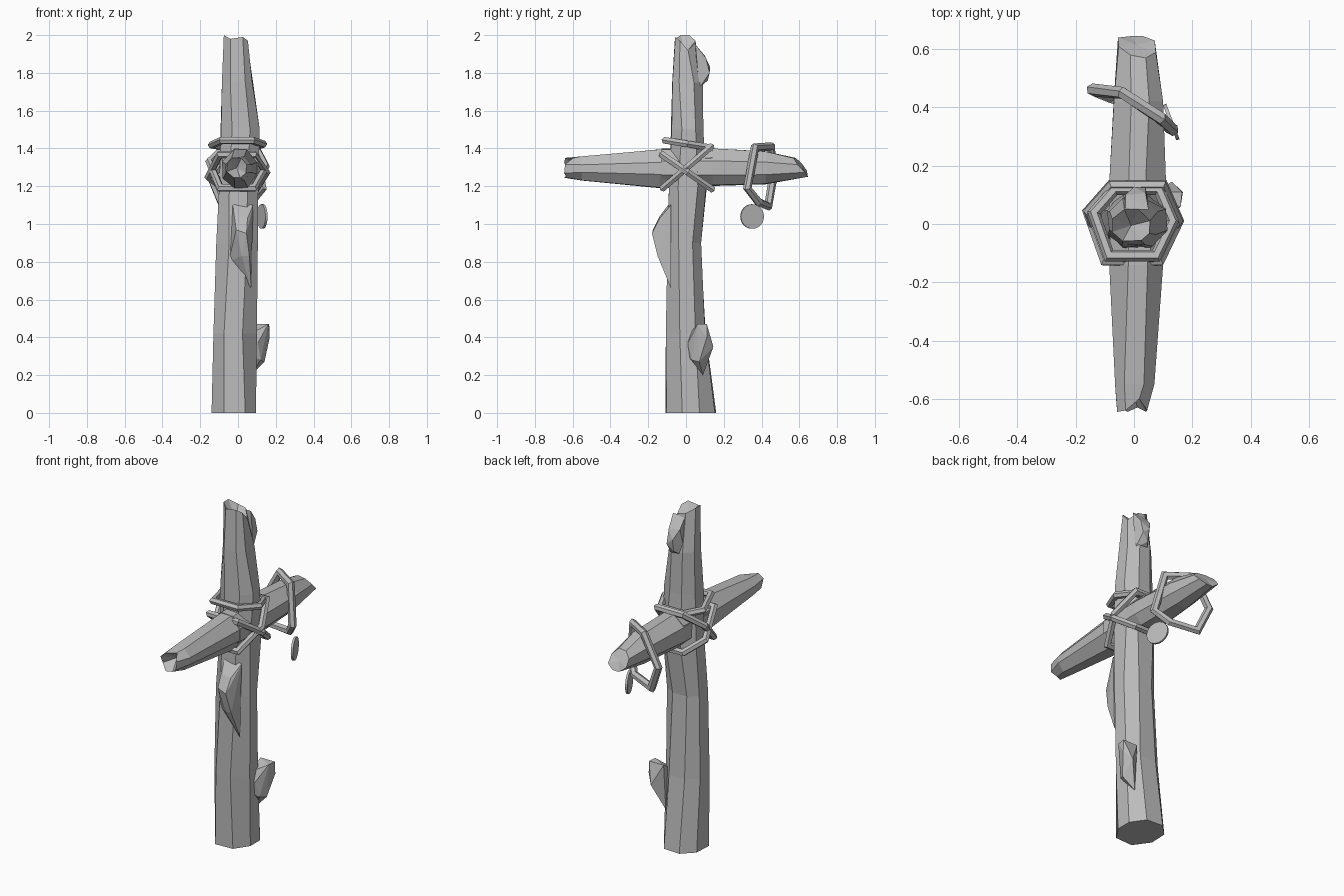
import bpy, bmesh, math, random
from mathutils import Vector

random.seed(4)
if "Cube" in bpy.data.objects:
    bpy.data.objects.remove(bpy.data.objects["Cube"])

grey = bpy.data.materials.new("weathered grey")
grey.use_nodes = True
grey.diffuse_color = (0.5, 0.5, 0.5, 1)
grey.node_tree.nodes["Principled BSDF"].inputs["Base Color"].default_value = (0.5, 0.5, 0.5, 1)


def finish(name, bm):
    bmesh.ops.recalc_face_normals(bm, faces=bm.faces)
    mesh = bpy.data.meshes.new(name)
    bm.to_mesh(mesh)
    bm.free()
    mesh.materials.append(grey)
    obj = bpy.data.objects.new(name, mesh)
    bpy.context.collection.objects.link(obj)
    return obj


def bridge(bm, a, b):
    for i in range(len(a)):
        j = (i + 1) % len(a)
        bm.faces.new((a[i], a[j], b[j], b[i]))


def hewn_log(name, sections, place, tips, hollow, sides=8):
    """Loft rough rings; each section is (along, u min, u max, v min, v max)."""
    bm = bmesh.new()
    rings = []
    for k, (t, u0, u1, v0, v1) in enumerate(sections):
        ring = []
        for i in range(sides):
            a = math.tau * (i + 0.5) / sides + random.uniform(-0.13, 0.13)
            cu, cv = (max(-1, min(1, f(a) * 1.08)) for f in (math.cos, math.sin))
            u = (u0 + u1) / 2 + cu * (u1 - u0) / 2
            v = (v0 + v1) / 2 + cv * (v1 - v0) / 2
            shift = tips[i] if k == len(sections) - 1 else 0
            ring.append(bm.verts.new(place(u, v, t + shift)))
        if rings:
            bridge(bm, rings[-1], ring)
        rings.append(ring)
    bm.faces.new(rings[0])
    # splintered end: a rim leading into a shallow hollow
    t, u0, u1, v0, v1 = sections[-1]
    mid = Vector(place((u0 + u1) / 2, (v0 + v1) / 2, t + hollow))
    inner = []
    for vert in rings[-1]:
        p = vert.co.lerp(mid, 0.3)
        inner.append(bm.verts.new(p + (mid - vert.co) * random.uniform(0, 0.2)))
    bridge(bm, rings[-1], inner)
    centre = bm.verts.new(mid)
    for i in range(sides):
        bm.faces.new((inner[i], inner[(i + 1) % sides], centre))
    return finish(name, bm)


def knot(name, points):
    """Faceted lump from the hull of a few points."""
    bm = bmesh.new()
    for p in points:
        bm.verts.new(p)
    bmesh.ops.convex_hull(bm, input=bm.verts)
    return finish(name, bm)


def rope_loop(name, corners, radius=0.02, sides=6):
    """Closed angular rope with mitred corners."""
    bm = bmesh.new()
    pts = [Vector(c) for c in corners]
    centre = sum(pts, Vector()) / len(pts)
    normal = sum(((a - centre).cross(b - centre)
                  for a, b in zip(pts, pts[1:] + pts[:1])), Vector()).normalized()
    rings = []
    for i, p in enumerate(pts):
        d1 = (p - pts[i - 1]).normalized()
        d2 = (pts[(i + 1) % len(pts)] - p).normalized()
        out = (d1 + d2).cross(normal).normalized()
        mitre = 1 / max(0.6, out.dot(d1.cross(normal).normalized()))
        rings.append([bm.verts.new(p + radius * (out * math.cos(a) * mitre + normal * math.sin(a)))
                      for a in (math.tau * k / sides for k in range(sides))])
    for i in range(len(rings)):
        bridge(bm, rings[i - 1], rings[i])
    return finish(name, bm)


# Upright post, leaning in slightly towards its broken top
hewn_log("upright_post", [
    (0.0, -0.14, 0.095, -0.11, 0.16),
    (0.42, -0.13, 0.10, -0.107, 0.105),
    (0.9, -0.115, 0.105, -0.1, 0.08),
    (1.2, -0.10, 0.113, -0.09, 0.112),
    (1.5, -0.095, 0.115, -0.08, 0.092),
    (1.75, -0.085, 0.08, -0.075, 0.09),
    (1.96, -0.075, 0.055, -0.06, 0.05)],
    lambda u, v, t: (u, v, t),
    [-0.04, 0.0, 0.01, 0.04, 0.04, 0.02, 0.03, 0.01], -0.06)

# Crossbeam, front half hollow at its end and back half cut at a slant
hewn_log("crossbeam_front", [
    (-0.14, -0.085, 0.10, 1.2, 1.4),
    (0.14, -0.085, 0.10, 1.19, 1.395),
    (0.55, -0.065, 0.07, 1.23, 1.36),
    (0.63, -0.06, 0.045, 1.245, 1.35)],
    lambda u, v, t: (u, -t, v),
    [0.01, -0.03, 0.01, 0.015, -0.01, 0.015, 0.0, 0.015], -0.07)
hewn_log("crossbeam_back", [
    (-0.13, -0.085, 0.105, 1.2, 1.4),
    (0.14, -0.085, 0.11, 1.2, 1.4),
    (0.42, -0.07, 0.10, 1.21, 1.385),
    (0.59, -0.055, 0.075, 1.25, 1.35)],
    lambda u, v, t: (u, t, v),
    [0.0, -0.02, -0.01, 0.02, 0.05, 0.055, 0.055, 0.04], 0.025)

# Knots and a branch stub on the post
knot("branch_stub", [
    (0.07, 0.02, 0.42), (0.07, 0.01, 0.3), (0.07, 0.09, 0.2), (0.07, 0.11, 0.47),
    (0.105, 0.01, 0.37), (0.16, 0.06, 0.47), (0.165, 0.11, 0.47), (0.168, 0.11, 0.40),
    (0.14, 0.07, 0.27), (0.13, 0.145, 0.35), (0.12, 0.03, 0.28)])
knot("front_knot", [
    (-0.03, -0.08, 1.12), (0.08, -0.08, 1.1), (-0.05, -0.08, 0.8), (0.07, -0.08, 0.66),
    (0.0, -0.14, 1.04), (0.05, -0.14, 1.03), (-0.01, -0.175, 0.97),
    (0.045, -0.18, 0.95), (0.02, -0.15, 0.83), (0.06, -0.15, 0.83)])
knot("back_knot", [
    (-0.03, 0.05, 1.95), (0.05, 0.05, 1.95), (-0.04, 0.06, 1.72), (0.05, 0.07, 1.72),
    (-0.03, 0.10, 1.89), (0.04, 0.105, 1.88), (0.0, 0.128, 1.83),
    (0.04, 0.125, 1.8), (0.0, 0.115, 1.76)])

# Lashing around the joint: one collar and two crossing diagonals
plan = [(-0.145, 0.04), (-0.09, -0.115), (0.08, -0.115),
        (0.14, 0.01), (0.09, 0.125), (-0.07, 0.125)]
for name, base, slope, grow in (("collar_rope", 1.425, -0.15, 0.95),
                                ("rising_rope", 1.295, 0.9, 1.05),
                                ("falling_rope", 1.28, -0.75, 1.08)):
    rope_loop(name, [(x * grow, y * grow, base + slope * y) for x, y in plan])

# Loose loop hanging on the back arm, with a thin disc on it
rope_loop("hanging_loop", [
    (0.13, 0.325, 1.19), (0.09, 0.365, 1.405), (-0.04, 0.45, 1.41),
    (-0.14, 0.46, 1.24), (-0.08, 0.435, 1.095), (0.07, 0.385, 1.115)], 0.022)

bm = bmesh.new()
bmesh.ops.create_cone(bm, cap_ends=True, segments=24, radius1=0.065, radius2=0.065, depth=0.012)
disc = finish("hanging_disc", bm)
disc.location = (0.128, 0.35, 1.04)
disc.rotation_euler = Vector((0.93, 0.35, 0)).to_track_quat("Z", "Y").to_euler()
